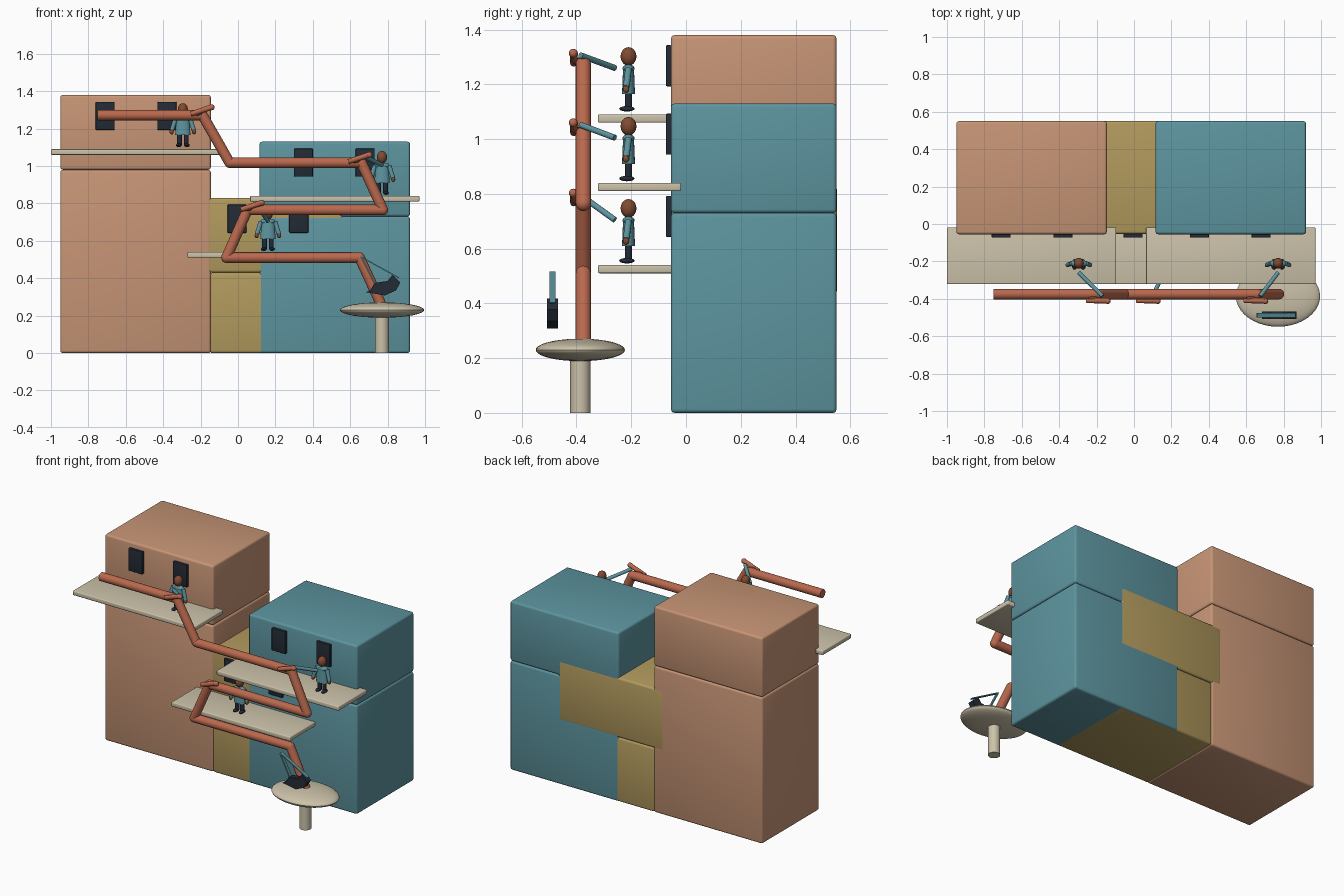
import bpy, bmesh
from mathutils import Vector, Matrix

cube = bpy.data.objects.get("Cube")
if cube:
    bpy.data.objects.remove(cube, do_unlink=True)


def material(name, rgb):
    m = bpy.data.materials.new(name)
    m.use_nodes = True
    m.diffuse_color = (*rgb, 1)
    m.node_tree.nodes["Principled BSDF"].inputs["Base Color"].default_value = (*rgb, 1)
    return m


peach = material("peach wall", (0.57, 0.30, 0.18))
teal = material("teal", (0.11, 0.30, 0.35))
ochre = material("ochre wall", (0.44, 0.32, 0.11))
cream = material("cream stone", (0.60, 0.54, 0.40))
copper = material("copper pipe", (0.49, 0.14, 0.075))
dark = material("dark slate", (0.017, 0.024, 0.036))
skin = material("brown skin", (0.22, 0.07, 0.03))


def finish(name, bm, mat, smooth=True):
    bmesh.ops.recalc_face_normals(bm, faces=bm.faces)
    mesh = bpy.data.meshes.new(name)
    bm.to_mesh(mesh)
    bm.free()
    mesh.materials.append(mat)
    ob = bpy.data.objects.new(name, mesh)
    bpy.context.collection.objects.link(ob)
    if smooth:
        bpy.ops.object.select_all(action="DESELECT")
        ob.select_set(True)
        bpy.context.view_layer.objects.active = ob
        bpy.ops.object.shade_smooth_by_angle()
    return ob


def box(name, lo, hi, mat, bevel=0.0):
    lo, hi = Vector(lo), Vector(hi)
    bm = bmesh.new()
    bmesh.ops.create_cube(bm, size=1)
    bmesh.ops.scale(bm, vec=hi - lo, verts=bm.verts)
    bmesh.ops.translate(bm, vec=(lo + hi) / 2, verts=bm.verts)
    if bevel:
        bmesh.ops.bevel(bm, geom=bm.edges[:], offset=bevel, segments=3,
                        profile=0.5, affect="EDGES")
    return finish(name, bm, mat)


def rod(name, a, b, r1, mat, r2=None, sides=20, flat=1.0):
    """Cylinder or cone between two points."""
    a, b = Vector(a), Vector(b)
    d = b - a
    bm = bmesh.new()
    bmesh.ops.create_cone(bm, cap_ends=True, segments=sides, radius1=r1,
                          radius2=r1 if r2 is None else r2, depth=d.length)
    bmesh.ops.scale(bm, vec=(1, flat, 1), verts=bm.verts)
    turn = d.to_track_quat("Z", "Y").to_matrix().to_4x4()
    bmesh.ops.transform(bm, matrix=Matrix.Translation((a + b) / 2) @ turn, verts=bm.verts)
    return finish(name, bm, mat)


def ball(name, centre, radii, mat, seg=20):
    bm = bmesh.new()
    bmesh.ops.create_uvsphere(bm, u_segments=seg, v_segments=seg // 2, radius=1)
    bmesh.ops.scale(bm, vec=radii, verts=bm.verts)
    bmesh.ops.translate(bm, vec=centre, verts=bm.verts)
    return finish(name, bm, mat)


def extrude_profile(name, pts, y0, y1, mat):
    """Outline in x and z, given thickness in y."""
    bm = bmesh.new()
    face = bm.faces.new([bm.verts.new((x, y0, z)) for x, z in pts])
    grown = bmesh.ops.extrude_face_region(bm, geom=[face])["geom"]
    verts = [v for v in grown if isinstance(v, bmesh.types.BMVert)]
    bmesh.ops.translate(bm, vec=(0, y1 - y0, 0), verts=verts)
    return finish(name, bm, mat, smooth=False)


def building(name, x0, x1, floor, mat, windows, inset=0.0, lower_x0=None):
    front, back = -0.055 + inset, 0.55
    base_x0 = x0 if lower_x0 is None else lower_x0
    box(name + "_lower_storey", (base_x0, front, -inset / 4),
        (x1, back - inset, floor), mat, 0.014)
    box(name + "_upper_storey", (x0, front, floor),
        (x1, back + inset / 2, floor + 0.4), mat, 0.014)
    box(name + "_balcony", (x0 - 0.05, -0.322, floor + 0.08),
        (x1 + 0.05, -0.018, floor + 0.11), cream, 0.006)
    for i, x in enumerate(windows):
        box(f"{name}_window_{i + 1}", (x - 0.051, -0.073, floor + 0.213),
            (x + 0.051, -0.052, floor + 0.363), dark, 0.004)


# Three stepped buildings
building("peach_building", -0.95, -0.145, 0.98, peach, (-0.71, -0.38))
building("teal_building", 0.115, 0.92, 0.73, teal, (0.35, 0.68))
building("ochre_building", -0.22, 0.56, 0.43, ochre, (-0.005, 0.325), 0.002, -0.15)

# Zigzag pipe as straight lengths
PIPE_Y = -0.375
path = [(-0.75, 1.272), (-0.19, 1.272), (-0.045, 1.018), (0.66, 1.018),
        (0.775, 0.765), (0.05, 0.765), (-0.062, 0.51), (0.65, 0.51), (0.77, 0.25)]
for i, ((xa, za), (xb, zb)) in enumerate(zip(path, path[1:])):
    rod(f"pipe_length_{i + 1}", (xa, PIPE_Y, za), (xb, PIPE_Y, zb), 0.028, copper)
for i, (x, z) in enumerate(path[1:-1]):
    ball(f"pipe_joint_{i + 1}", (x, PIPE_Y, z), (0.028,) * 3, copper)


def person(name, x, base, hand):
    y = -0.21
    ball(name + "_head", (x, y, base + 0.222), (0.027, 0.029, 0.034), skin)
    rod(name + "_neck", (x, y, base + 0.18), (x, y, base + 0.2), 0.012, skin)
    rod(name + "_torso", (x, y, base + 0.085), (x, y, base + 0.185), 0.041, teal,
        0.034, flat=0.58)
    ball(name + "_shoulders", (x, y, base + 0.178), (0.043, 0.022, 0.015), teal)
    for side, s in (("left", 1), ("right", -1)):
        leg = x + s * 0.018
        rod(f"{name}_{side}_leg", (leg, y, base + 0.03), (leg, y, base + 0.09), 0.013, dark)
        ball(f"{name}_{side}_shoe", (leg + s * 0.004, y - 0.006, base + 0.031),
             (0.015, 0.028, 0.01), dark)
        rod(f"{name}_{side}_arm", (x + s * 0.038, y, base + 0.178),
            (x + s * 0.058, y - 0.008, base + 0.112), 0.012, teal)
        ball(f"{name}_{side}_hand", (x + s * 0.06, y - 0.009, base + 0.103),
             (0.011, 0.012, 0.014), skin)
    # Reaching arm and grip on the pipe
    h = Vector(hand)
    rod(name + "_reaching_arm", (x, -0.26, base + 0.18), h, 0.011, teal)
    rod(name + "_grip", h + Vector((-0.085, -0.025, -0.028)),
        h + Vector((0.025, -0.025, 0.008)), 0.013, copper, 0.015)
    ball(name + "_grip_knuckle", h + Vector((0.027, -0.027, 0.008)), (0.016,) * 3, copper)
    ball(name + "_grip_thumb", h + Vector((-0.05, -0.01, -0.022)),
         (0.03, 0.018, 0.015), skin)


person("upper_figure", -0.295, 1.08, (-0.168, -0.385, 1.306))
person("middle_figure", 0.77, 0.825, (0.675, -0.385, 1.052))
person("lower_figure", 0.16, 0.525, (0.1, -0.385, 0.795))

# Basin on its post
rod("basin_post", (0.77, -0.386, 0), (0.77, -0.386, 0.21), 0.037, cream, sides=32)
ball("basin", (0.77, -0.386, 0.23), (0.225, 0.163, 0.041), cream, 40)

# Dark scoop hung from two teal straps
scoop = [(0.685, 0.325), (0.71, 0.34), (0.73, 0.375), (0.8, 0.385), (0.825, 0.418),
         (0.868, 0.378), (0.845, 0.335), (0.785, 0.308)]
extrude_profile("scoop", scoop, -0.508, -0.468, dark)
for i, (x, z) in enumerate(((0.735, 0.36), (0.86, 0.4))):
    extrude_profile(f"scoop_strap_{i + 1}",
                    [(0.655, 0.512), (0.661, 0.516), (x + 0.003, z + 0.004), (x - 0.003, z)],
                    -0.499, -0.477, teal)
